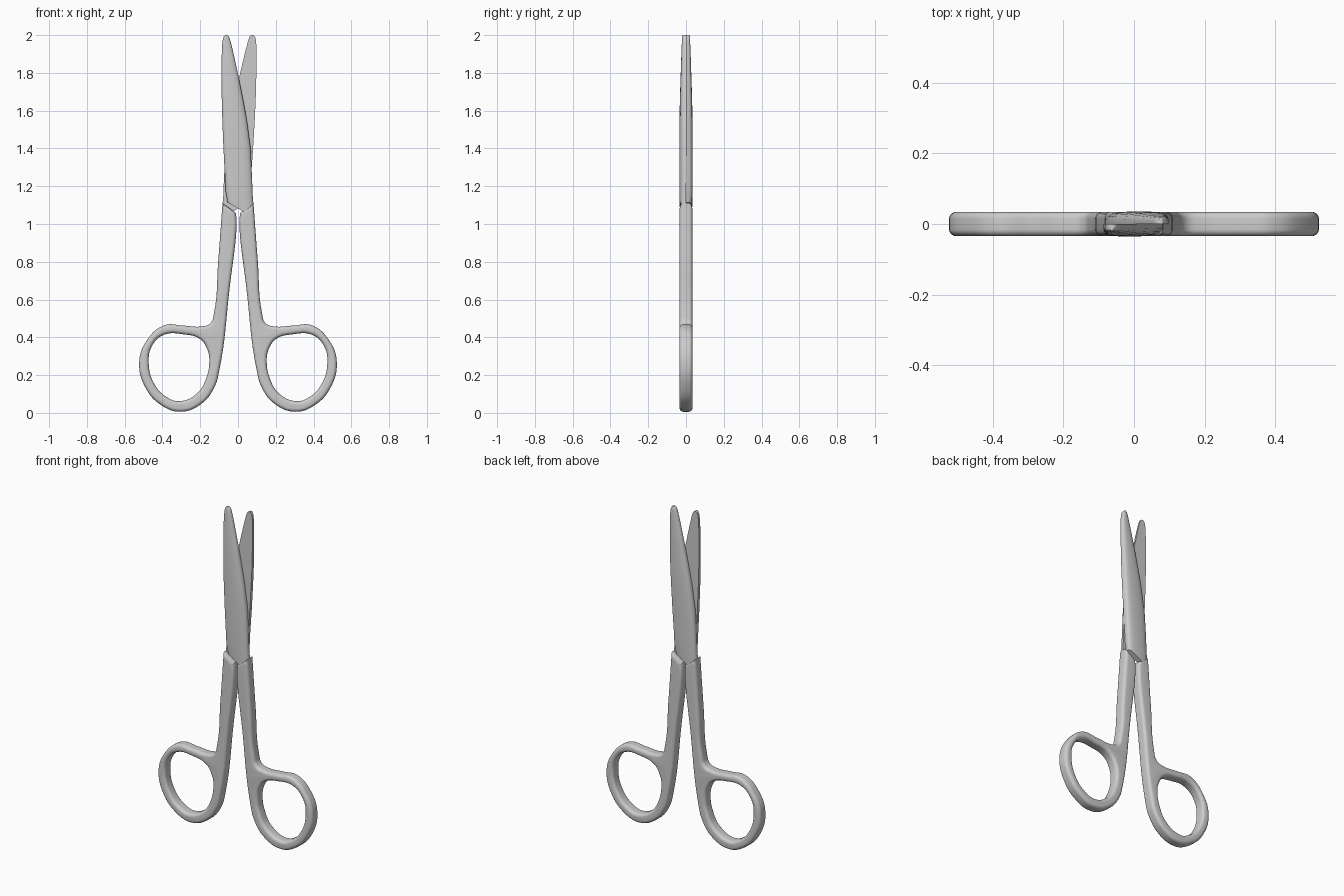
import bpy, bmesh, math
from mathutils import Matrix

if "Cube" in bpy.data.objects:
    bpy.data.objects.remove(bpy.data.objects["Cube"])

# handle silhouette (x, z): shank, fillet and outer edge of the finger ring
OUTER = [(0.012, 1.06), (0.082, 1.11), (0.105, 0.8), (0.127, 0.53), (0.145, 0.475), (0.19, 0.458),
         (0.29, 0.462), (0.39, 0.464), (0.482, 0.385), (0.523, 0.27), (0.488, 0.13),
         (0.405, 0.04), (0.305, 0.006), (0.195, 0.047), (0.125, 0.135), (0.1, 0.22),
         (0.045, 0.655), (0.007, 1.01)]
# finger hole
HOLE = [(0.152, 0.275), (0.162, 0.335), (0.2, 0.39), (0.29, 0.416), (0.39, 0.414), (0.452, 0.36),
        (0.473, 0.265), (0.438, 0.145), (0.375, 0.082), (0.31, 0.062), (0.215, 0.105), (0.168, 0.185)]
# blade stations: outer edge (x, z), cutting edge (x, z), thickness
BLADE = [(-0.055, 1.115, 0.088, 1.03, 0.032), (-0.065, 1.17, 0.078, 1.15, 0.035),
         (-0.069, 1.25, 0.074, 1.25, 0.035), (-0.077, 1.40, 0.067, 1.40, 0.035),
         (-0.083, 1.55, 0.047, 1.55, 0.034), (-0.086, 1.66, 0.027, 1.66, 0.032),
         (-0.087, 1.78, 0.003, 1.78, 0.028), (-0.086, 1.90, -0.023, 1.90, 0.024),
         (-0.084, 1.95, -0.035, 1.95, 0.022), (-0.080, 1.98, -0.043, 1.98, 0.021),
         (-0.074, 1.995, -0.05, 1.995, 0.02), (-0.068, 2.0, -0.056, 2.0, 0.018)]
# blade section: position across, share of thickness
SECTION = [(0, 0), (0, 0.55), (0.04, 0.78), (0.12, 0.93), (0.28, 1), (0.5, 1),
           (0.72, 0.95), (0.88, 0.82), (0.96, 0.62), (1, 0.4), (1, 0)]


def finish(obj):
    bpy.ops.object.select_all(action='DESELECT')
    obj.select_set(True)
    bpy.context.view_layer.objects.active = obj
    bpy.ops.object.shade_smooth_by_angle(angle=math.radians(40))


def make_handle(name, turn):
    cu = bpy.data.curves.new(name, 'CURVE')
    cu.dimensions = '2D'
    cu.fill_mode = 'BOTH'
    cu.extrude = 0.015
    cu.bevel_depth = 0.019
    cu.offset = -0.019
    cu.bevel_resolution = 5
    cu.resolution_u = 8
    for pts, corners in ((OUTER, (0, 1)), (HOLE, ())):
        sp = cu.splines.new('BEZIER')
        sp.bezier_points.add(len(pts) - 1)
        sp.use_cyclic_u = True
        for i, (p, (x, z)) in enumerate(zip(sp.bezier_points, pts)):
            p.co = (x, z, 0)
            kind = 'VECTOR' if i in corners else 'AUTO'
            p.handle_left_type = p.handle_right_type = kind
    tmp = bpy.data.objects.new(name + "_outline", cu)
    bpy.context.collection.objects.link(tmp)
    bpy.context.view_layer.update()
    me = bpy.data.meshes.new_from_object(tmp.evaluated_get(bpy.context.evaluated_depsgraph_get()))
    bpy.data.objects.remove(tmp)
    bm = bmesh.new()
    bm.from_mesh(me)
    bmesh.ops.remove_doubles(bm, verts=bm.verts, dist=0.0002)
    bmesh.ops.recalc_face_normals(bm, faces=bm.faces)
    bm.transform(Matrix.Rotation(turn, 4, 'Z') @ Matrix.Rotation(math.pi / 2, 4, 'X'))
    # above the joint step only the blade half remains, so nothing else is trimmed here
    bm.to_mesh(me)
    bm.free()
    obj = bpy.data.objects.new(name, me)
    bpy.context.collection.objects.link(obj)
    finish(obj)


def make_blade(name, turn, spread):
    bm = bmesh.new()
    rings = []
    for xl, zl, xr, zr, th in BLADE:
        ring = []
        for t, d in SECTION:
            z = zl + (zr - zl) * t
            x = xl + (xr - xl) * t - spread * max(0, z - 1.25) / 0.75
            ring.append(bm.verts.new((x, -0.0005 - th * d, z)))
        rings.append(ring)
    n = len(SECTION)
    for a, b in zip(rings, rings[1:]):
        for i in range(n):
            bm.faces.new((a[i], a[(i + 1) % n], b[(i + 1) % n], b[i]))
    bm.faces.new(rings[0])
    bm.faces.new(rings[-1])
    bmesh.ops.recalc_face_normals(bm, faces=bm.faces)
    bm.transform(Matrix.Rotation(turn, 4, 'Z'))
    me = bpy.data.meshes.new(name)
    bm.to_mesh(me)
    bm.free()
    obj = bpy.data.objects.new(name, me)
    bpy.context.collection.objects.link(obj)
    finish(obj)


# two identical halves, turned half a circle about the vertical axis
for side, turn, spread in (("front", 0, 0.0), ("back", math.pi, 0.014)):
    make_handle(side + "_handle", turn)
    make_blade(side + "_blade", turn, spread)
